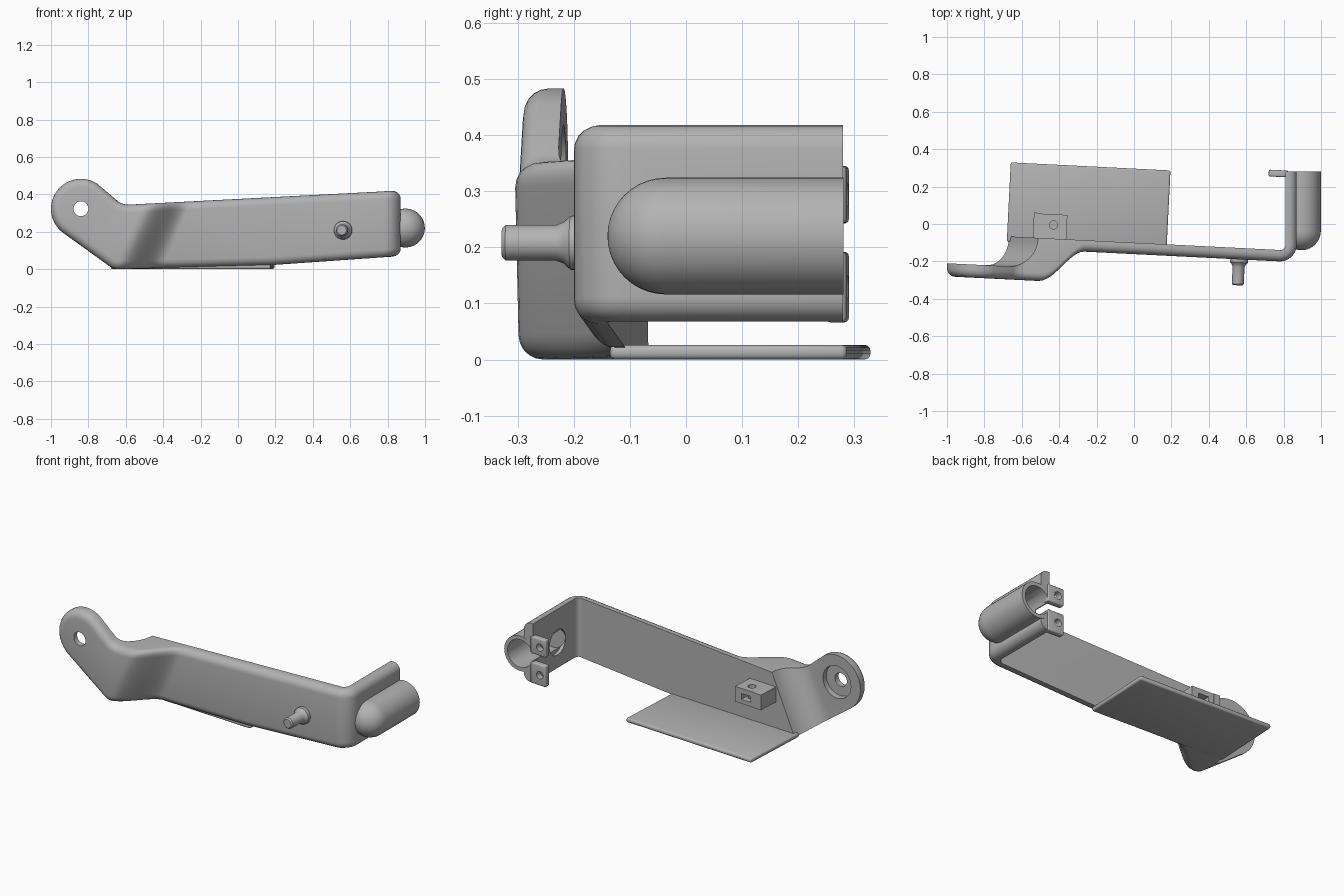
import bpy, bmesh, math
from mathutils import Vector, Matrix

if "Cube" in bpy.data.objects:
    bpy.data.objects.remove(bpy.data.objects["Cube"])

grey = bpy.data.materials.new("plain_grey")
grey.use_nodes = True
grey.diffuse_color = (0.45, 0.45, 0.45, 1)
grey.node_tree.nodes["Principled BSDF"].inputs["Base Color"].default_value = (0.45, 0.45, 0.45, 1)
TILT = -0.05          # slope of the long wall in plan
LEAN = 0.45           # lean of the step between arm and wall


def finish(bm, name):
    bmesh.ops.recalc_face_normals(bm, faces=bm.faces)
    mesh = bpy.data.meshes.new(name)
    bm.to_mesh(mesh)
    bm.free()
    obj = bpy.data.objects.new(name, mesh)
    bpy.context.collection.objects.link(obj)
    mesh.materials.append(grey)
    return obj


def box(name, lo, hi, bevel=0, turn=0):
    lo, hi = Vector(lo), Vector(hi)
    bm = bmesh.new()
    bmesh.ops.create_cube(bm, size=1)
    bm.transform(Matrix.Diagonal((*(hi - lo), 1)))
    if bevel:
        bmesh.ops.bevel(bm, geom=bm.edges[:], offset=bevel, segments=3, profile=0.5, affect='EDGES')
    bm.transform(Matrix.Translation((lo + hi) / 2) @ Matrix.Rotation(turn, 4, 'Z'))
    return finish(bm, name)


def lathe(name, profile, origin, axis, steps=40):
    """Spin (radius, distance) points about an axis."""
    bm = bmesh.new()
    vs = [bm.verts.new((r, 0, h)) for r, h in profile]
    es = [bm.edges.new(p) for p in zip(vs, vs[1:])]
    bmesh.ops.spin(bm, geom=vs + es, cent=(0, 0, 0), axis=(0, 0, 1), angle=math.tau, steps=steps)
    bmesh.ops.remove_doubles(bm, verts=bm.verts, dist=1e-5)
    rot = Vector((0, 0, 1)).rotation_difference(Vector(axis)).to_matrix().to_4x4()
    bm.transform(Matrix.Translation(origin) @ rot)
    return finish(bm, name)


def rod(name, r, length, origin, axis):
    return lathe(name, [(0, 0), (r, 0), (r, length), (0, length)], origin, axis)


def cut(obj, cutters):
    for c in cutters:
        c.hide_render = True
        m = obj.modifiers.new("cut", 'BOOLEAN')
        m.operation, m.solver, m.object = 'DIFFERENCE', 'EXACT', c
    bpy.context.view_layer.update()
    mesh = bpy.data.meshes.new_from_object(obj.evaluated_get(bpy.context.evaluated_depsgraph_get()))
    obj.modifiers.clear()
    obj.data = mesh


def arc(cx, cz, r, a0, a1, n):
    return [(cx + r * math.cos(math.radians(a0 + (a1 - a0) * i / n)),
             cz + r * math.sin(math.radians(a0 + (a1 - a0) * i / n))) for i in range(n + 1)]


# Shell: flat rounded outline, sliced, then bent into arm, step, wall and flange
THICK, CORNER, BEND = 0.06, 0.09, 0.78
ARC_END = BEND + CORNER * math.pi / 2
END = ARC_END + 0.39
outline = arc(-0.84, 0.323, 0.16, 57, 233, 28)
outline += arc(-0.64, 0.08, 0.08, 235, 270, 5)
outline += [(0.18, 0.022), (0.84, 0.068), (END, 0.068), (END, 0.418), (0.82, 0.418)]
outline += arc(-0.585, 0.445, 0.10, 270, 237, 5)

bm = bmesh.new()
face = bm.faces.new([bm.verts.new((x, 0, z)) for x, z in outline])
back = bmesh.ops.extrude_face_region(bm, geom=[face], use_keep_orig=True)
for v in back["geom"]:
    if isinstance(v, bmesh.types.BMVert):
        v.co.y = THICK
bmesh.ops.recalc_face_normals(bm, faces=bm.faces)
rim = [e for e in bm.edges if all(v.co.y == 0 for v in e.verts)
       and not all(v.co.x > END - 0.001 for v in e.verts)]
bmesh.ops.bevel(bm, geom=rim, offset=0.043, segments=5, profile=0.5, affect='EDGES', clamp_overlap=False)

FILLET, FOOT, STEP, STEP_W = 0.16, -0.67, -0.65, 0.24
slices = [(FOOT - FILLET + FILLET * math.sin(math.radians(a)), LEAN) for a in range(0, 91, 9)]
slices += [(FOOT + 0.002, LEAN)]
slices += [(STEP + STEP_W * i / 12, LEAN) for i in range(13)]
slices += [(BEND + (ARC_END - BEND) * i / 8, 0) for i in range(9)]
for p, lean in slices:
    bmesh.ops.bisect_plane(bm, geom=bm.verts[:] + bm.edges[:] + bm.faces[:], dist=1e-5,
                           plane_co=(p, 0, 0), plane_no=(1, 0, -lean))
for v in bm.verts:
    u, d, z = v.co
    if u <= BEND:
        p = u - LEAN * z
        if d > THICK - 0.001:
            q = min(max((p - FOOT + FILLET) / FILLET, 0), 1)
            y = TILT * u - 0.26 + FILLET * (1 - math.sqrt(1 - q * q))
        else:
            q = min(max((p - STEP) / STEP_W, 0), 1)
            y = TILT * u - 0.33 + 0.169 * q * q * (3 - 2 * q) + d
        v.co = (u, y, z)
    elif u <= ARC_END:
        a = (u - BEND) / CORNER
        r = CORNER - d
        v.co = (BEND + r * math.sin(a), -0.11 - r * math.cos(a), z)
    else:
        v.co = (BEND + CORNER - d, -0.11 + u - ARC_END, z)
bmesh.ops.triangulate(bm, faces=[f for f in bm.faces if len(f.verts) > 4])
shell = finish(bm, "bracket_shell")

# Round-nosed socket on the flange
R, SX, SZ = 0.104, 0.895, 0.22
nose = [(R * math.sin(math.radians(a)), -R * math.cos(math.radians(a))) for a in range(0, 91, 9)]
socket = lathe("socket", nose + [(R, 0.317), (0, 0.317)], (SX, -0.036, SZ), (0, 1, 0))
bore = rod("bore_cutter", 0.082, 0.5, (SX, -0.03, SZ), (0, 1, 0))
window = rod("window_cutter", 0.075, 0.12, (0.77, 0.05, SZ), (1, 0, 0))
slot = box("slot_cutter", (0.6, 0.17, 0.195), (0.88, 0.4, 0.24))
trim = box("trim_cutter", (0.5, -0.5, 0), (0.83, 0.5, 0.6))
cut(socket, [trim, bore])

# Holes in the arm and flange
pivot = rod("pivot_cutter", 0.04, 0.4, (-0.84, -0.45, 0.323), (0, 1, 0))
recess = rod("recess_cutter", 0.095, 0.2, (-0.84, -0.255, 0.323), (0, 1, 0))
cut(shell, [pivot, recess, bore, window, slot])

# Clamp tabs behind the flange
tabs = []
for name, z0, z1 in (("lower_tab", 0.066, 0.192), ("upper_tab", 0.242, 0.345)):
    tab = box(name, (0.72, 0.252, z0), (0.825, 0.288, z1), 0.008, TILT)
    hole = rod(name + "_cutter", 0.022, 0.2, (0.76, 0.18, (z0 + z1) / 2), (0, 1, 0))
    cut(tab, [hole])
    tabs += [tab]
    bpy.data.objects.remove(hole)

# Floor plate and front pin
plate = box("floor_plate", (-0.67, -0.115, 0), (0.185, 0.308, 0.026), 0.01, TILT)
pin = lathe("front_pin", [(0, 0), (0.05, 0), (0.048, 0.03), (0.037, 0.042), (0.032, 0.055),
                          (0.032, 0.145), (0.025, 0.152), (0, 0.152)],
            (0.562, -0.176, 0.208), (-0.05, -1, 0))

# Drilled lug and its side rib
lug = box("lug", (-0.505, -0.12, 0.18), (-0.36, 0.052, 0.27), 0, TILT)
drill = rod("drill_cutter", 0.022, 0.3, (-0.43, -0.005, 0.1), (0, 0, 1))
nut_slot = box("nut_slot_cutter", (-0.462, -0.05, 0.205), (-0.398, 0.2, 0.24), 0, TILT)
cut(lug, [drill, nut_slot])
rib = box("lug_rib", (-0.54, -0.15, 0.18), (-0.5, 0.06, 0.27), 0, TILT)

for c in (bore, window, slot, trim, pivot, recess, drill, nut_slot):
    bpy.data.objects.remove(c)

# Smooth shading with sharp edges kept
bpy.ops.object.select_all(action='DESELECT')
for o in [shell, socket, plate, pin, lug, rib] + tabs:
    o.select_set(True)
bpy.context.view_layer.objects.active = shell
bpy.ops.object.shade_smooth_by_angle(angle=math.radians(35))
